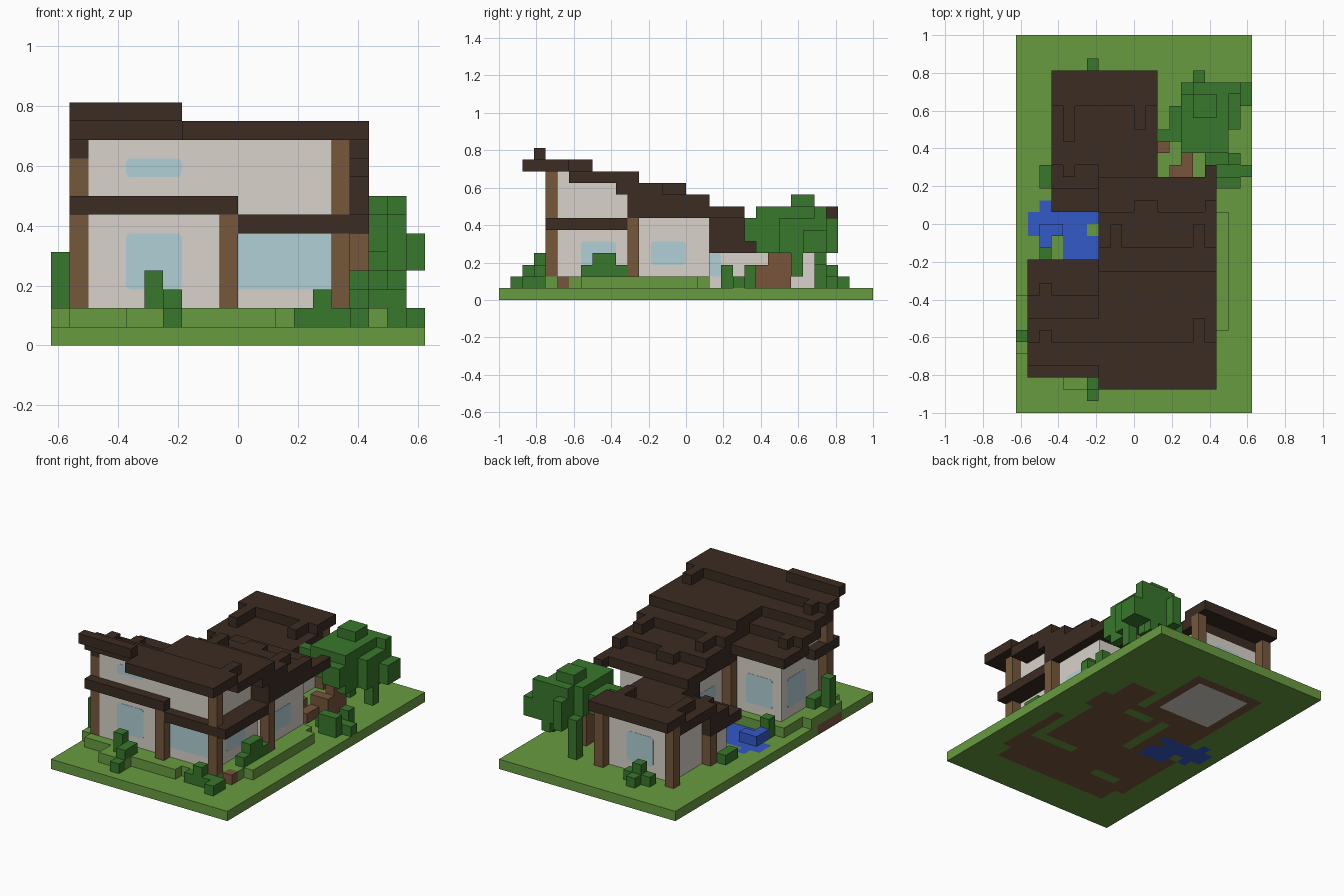
import bpy, bmesh
from mathutils import Vector

if "Cube" in bpy.data.objects:
    bpy.data.objects.remove(bpy.data.objects["Cube"], do_unlink=True)

U = 1 / 16  # size of one block
ORIGIN = Vector((-0.625, -1, 0))


def material(name, *rgb):
    m = bpy.data.materials.new(name)
    m.use_nodes = True
    m.diffuse_color = (*rgb, 1)
    m.node_tree.nodes["Principled BSDF"].inputs["Base Color"].default_value = (*rgb, 1)
    return m


GRASS = material("grass green", .14, .33, .052)
SOIL = material("soil brown", .185, .09, .045)
WATER = material("water blue", .034, .1, .58)
WALL = material("wall plaster", .69, .65, .59)
ROOF = material("roof dark brown", .045, .025, .016)
POST = material("timber brown", .18, .098, .044)
GLASS = material("glass pale blue", .44, .63, .68)
LEAF = material("leaf green", .04, .185, .025)


def finish(name, bm, *mats):
    mesh = bpy.data.meshes.new(name)
    bm.to_mesh(mesh)
    bm.free()
    for m in mats:
        mesh.materials.append(m)
    obj = bpy.data.objects.new(name, mesh)
    bpy.context.collection.objects.link(obj)
    return obj


def add_box(bm, lo, hi):
    lo, hi = Vector(lo), Vector(hi)
    for v in bmesh.ops.create_cube(bm, size=1)["verts"]:
        v.co = (lo + hi) / 2 + v.co * (hi - lo)


def blocks(name, mat, *boxes):
    """Boxes given as x0, x1, y0, y1, z0, z1 in block units."""
    bm = bmesh.new()
    for x0, x1, y0, y1, z0, z1 in boxes:
        add_box(bm, ORIGIN + U * Vector((x0, y0, z0)), ORIGIN + U * Vector((x1, y1, z1)))
    return finish(name, bm, mat)


def window(name, axis, side, plane, a, z, rounded=True):
    """Thin pane on a wall; axis is the wall normal, a and z are block ranges."""
    lo, hi = Vector((a[0], a[0], z[0])) * U + ORIGIN, Vector((a[1], a[1], z[1])) * U + ORIGIN
    face = ORIGIN[axis] + plane * U
    lo[axis], hi[axis] = sorted((face - side * .001, face + side * .0015))
    bm = bmesh.new()
    add_box(bm, lo, hi)
    if rounded:
        edges = [e for e in bm.edges
                 if abs((e.verts[0].co - e.verts[1].co)[axis]) > .001]
        bmesh.ops.bevel(bm, geom=edges, offset=.018, segments=3, profile=.5, affect='EDGES')
    finish(name, bm, GLASS)


# Ground slab: a grid of blocks, coloured by rectangles
ground = bmesh.new()
bmesh.ops.create_grid(ground, x_segments=20, y_segments=32, size=1)
for v in ground.verts:
    v.co = (v.co.x * .625, v.co.y, 0)
rise = bmesh.ops.extrude_face_region(ground, geom=ground.faces[:], use_keep_orig=True)
for v in rise["geom"]:
    if isinstance(v, bmesh.types.BMVert):
        v.co.z = U
bmesh.ops.recalc_face_normals(ground, faces=ground.faces[:])
POND = [(4, 7, 13, 15), (4, 6, 15, 17), (6, 7, 16, 17), (1, 4, 15, 17), (2, 3, 14, 18)]
UNDER = [(1, (4, 17, 4, 20)), (1, (3, 18, 6, 14)), (1, (4, 12, 18, 28)), (1, (13, 16, 20, 23)),
         (3, (5, 11, 21, 27)), (0, (16, 17, 10, 17)), (0, (12, 17, 9, 10)), (0, (8, 9, 13, 19)),
         (0, (5, 8, 7, 8)), (0, (10, 13, 18, 19))]


def inside(c, r):
    x, y = (c.x - ORIGIN.x) / U, (c.y - ORIGIN.y) / U
    return r[0] <= x <= r[1] and r[2] <= y <= r[3]


for f in ground.faces:
    c = f.calc_center_median()
    if f.normal.z < -.5:
        for index, rect in UNDER:
            if inside(c, rect):
                f.material_index = index
    if abs(f.normal.z) > .5 and any(inside(c, r) for r in POND):
        f.material_index = 2
    if f.normal.x < -.5 and inside(c, (-1, 1, 5, 9)):
        f.material_index = 1
finish("ground", ground, GRASS, SOIL, WATER, WALL)

blocks("raised_lawn", GRASS, (0, 1, 5, 10, 1, 2), (1, 16, 4, 13, 1, 2), (16, 17, 6, 13, 1, 2),
       (8, 17, 13, 18, 1, 2), (17, 18, 7, 17, 1, 2), (4, 7, 2, 4, 1, 2), (7, 12, 3, 4, 1, 2))
blocks("garden_step", SOIL, (16, 17, 5, 6, 1, 2))
blocks("pond_ripple", WATER, (2, 3, 14, 16, 1, 2), (3, 4, 15, 16, 1, 2))

# Walls, stepped to follow the roofs
blocks("front_walls", WALL, (2, 15, 5, 12, 2, 7),
       *[(2, 7, a, b, 7, z) for a, b, z in ((5, 6, 11), (6, 8, 10), (8, 10, 9), (10, 12, 8))],
       *[(7, 15, a, b, 7, z) for a, b, z in ((5, 6, 11), (6, 10, 10), (10, 12, 9))])
blocks("middle_walls", WALL, (8, 16, 12, 18, 2, 7))
blocks("rear_walls", WALL, (4, 11, 18, 21, 1, 4), (4, 11, 21, 27, 1, 6))

# Timber posts
blocks("front_posts", POST, (1, 2, 5, 6, 2, 7), (1, 2, 5, 6, 8, 10), (9, 10, 4, 5, 2, 7),
       (15, 16, 4, 5, 2, 6), (15, 16, 4, 5, 7, 11))
blocks("side_posts", POST, (16, 17, 11, 12, 2, 7), (7, 8, 12, 13, 1, 7))
blocks("rear_posts", POST, (3, 4, 27, 28, 1, 7), (11, 12, 27, 28, 1, 7), (3, 4, 21, 22, 1, 4))

# Roofs and eaves
blocks("storey_eaves", ROOF, (1, 10, 4, 5, 7, 8), (1, 2, 5, 8, 7, 8),
       (10, 17, 4, 5, 6, 7), (15, 17, 5, 11, 6, 7))
blocks("main_roof", ROOF,
       *[(7, 17, a, b, z, z + 1) for a, b, z in
         ((2, 6, 11), (6, 12, 10), (10, 14, 9), (11, 17, 8), (11, 20, 7))],
       (15, 16, 6, 8, 11, 12), (8, 9, 14, 16, 9, 10), (15, 16, 14, 16, 9, 10),
       (10, 12, 17, 18, 8, 9), (16, 17, 17, 18, 8, 9), (16, 17, 20, 21, 7, 8))
blocks("side_roof", ROOF,
       *[(1, 7, a, b, z, z + 1) for a, b, z in
         ((3, 4, 12), (4, 6, 11), (6, 8, 10), (7, 10, 9), (9, 13, 8))],
       (1, 2, 5, 6, 10, 11), (2, 3, 6, 7, 11, 12), (2, 3, 10, 11, 9, 10))
blocks("rear_roof", ROOF,
       *[(3, 12, a, b, z, z + 1) for a, b, z in
         ((26, 29, 7), (21, 27, 6), (19, 22, 5), (17, 22, 4))],
       (4, 5, 23, 26, 7, 8), (10, 11, 24, 26, 7, 8), (4, 5, 20, 21, 6, 7), (10, 11, 20, 21, 6, 7))
blocks("roof_valley", ROOF, (7, 12, 18, 21, 4, 7))

# Windows
window("front_lower_window", 1, -1, 5, (4, 7), (3, 6))
window("front_upper_window", 1, -1, 5, (4, 7), (9, 10))
window("front_large_window", 1, -1, 5, (10, 15), (3, 6), False)
window("left_front_window", 0, 1, 15, (7, 10), (3, 5))
window("left_middle_window", 0, 1, 16, (13, 16), (3, 5))
window("left_narrow_window", 0, 1, 11, (18, 19), (2, 4))
window("left_rear_window", 0, 1, 11, (25, 26), (2, 4))
window("back_window", 1, 1, 27, (6, 9), (2, 5))
window("right_front_window", 0, -1, 2, (8, 11), (3, 6))
window("right_middle_window", 0, -1, 8, (14, 17), (3, 5))
window("courtyard_window", 1, 1, 12, (3, 6), (3, 6))

# Tree
blocks("tree_trunk", SOIL, (15, 16, 23, 25, 1, 5), (14, 16, 22, 23, 1, 3),
       (14, 15, 20, 22, 1, 2), (13, 14, 20, 21, 1, 2), (12, 13, 22, 23, 1, 2))
blocks("tree_canopy", LEAF, (14, 18, 22, 27, 5, 8), (15, 17, 25, 27, 8, 9), (15, 19, 27, 28, 4, 8),
       (18, 19, 24, 27, 4, 7), (19, 20, 26, 28, 4, 6), (15, 16, 28, 29, 4, 7),
       (12, 14, 23, 24, 5, 7), (13, 14, 24, 26, 5, 7), (16, 18, 21, 22, 5, 7),
       (14, 15, 27, 28, 1, 5), (18, 19, 25, 26, 2, 4), (17, 18, 27, 28, 3, 4),
       (16, 17, 25, 27, 4, 5), (17, 18, 22, 24, 4, 5))

# Shrubs
blocks("front_shrubs", LEAF, (5, 6, 3, 4, 2, 4), (6, 7, 1, 2, 1, 2), (6, 7, 2, 4, 2, 3),
       (13, 17, 3, 4, 1, 2), (14, 15, 3, 4, 2, 3), (16, 17, 2, 3, 1, 2))
blocks("left_shrubs", LEAF, (16, 17, 8, 10, 2, 4), (16, 17, 7, 8, 2, 3), (16, 17, 10, 11, 2, 3),
       (17, 19, 19, 20, 1, 3), (18, 20, 20, 21, 1, 2), (16, 18, 20, 21, 1, 2),
       (18, 19, 21, 22, 1, 3))
blocks("right_shrubs", LEAF, (0, 1, 6, 7, 2, 5), (1, 2, 6, 8, 2, 3), (2, 3, 19, 21, 1, 2),
       (2, 3, 13, 14, 1, 3))
blocks("back_shrubs", LEAF, (5, 8, 28, 29, 1, 2), (6, 7, 28, 29, 2, 3), (6, 7, 29, 30, 1, 2))
